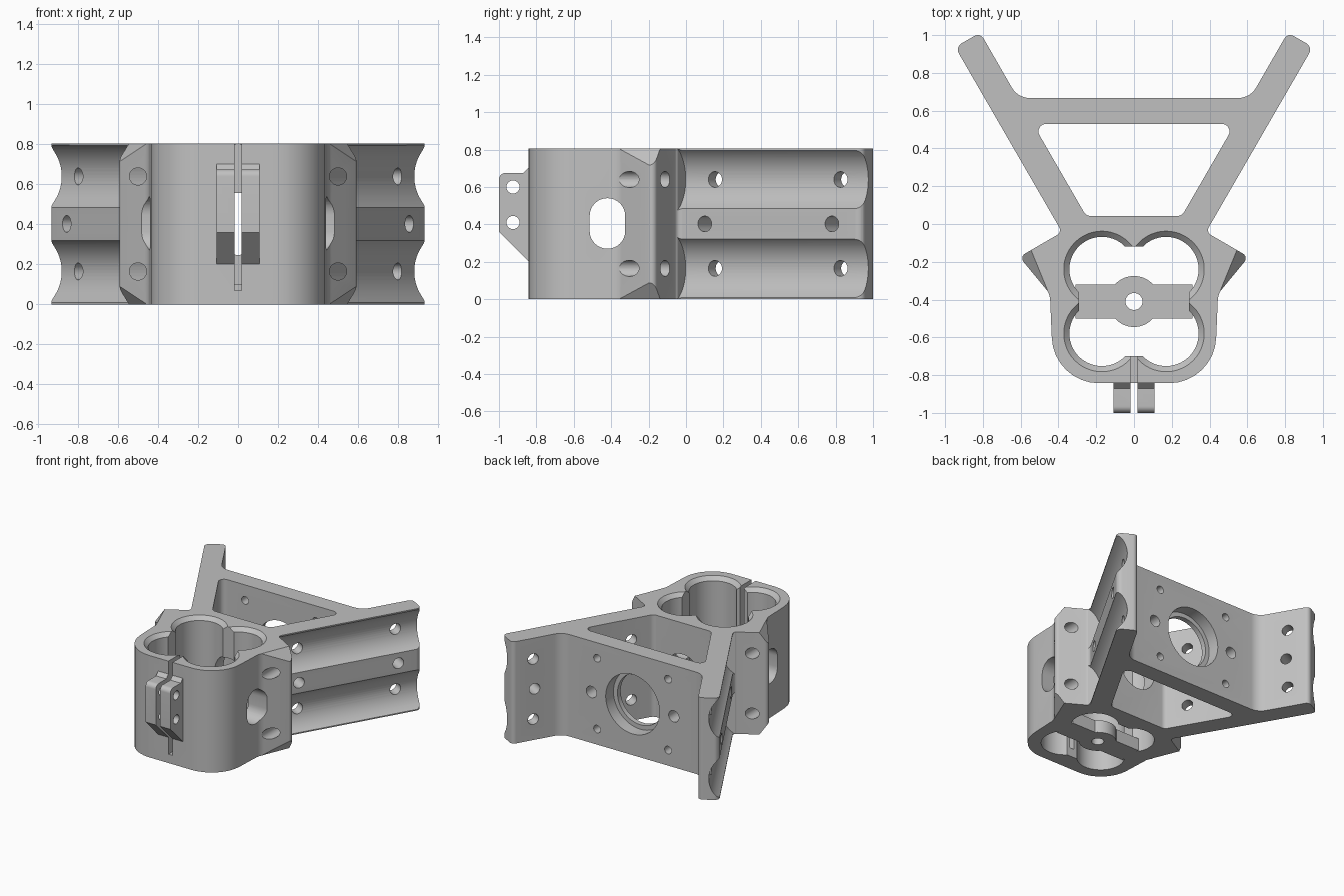
import bpy, bmesh, math
from mathutils import Matrix, Vector

if "Cube" in bpy.data.objects:
    bpy.data.objects.remove(bpy.data.objects["Cube"])

H = 0.805
MID = H / 2
gray = bpy.data.materials.new("light gray")
gray.use_nodes = True
gray.diffuse_color = (0.53, 0.53, 0.53, 1)
gray.node_tree.nodes["Principled BSDF"].inputs["Base Color"].default_value = gray.diffuse_color
FLIP_X = Matrix.Scale(-1, 4, (1, 0, 0))
FLIP_Z = Matrix.Translation((0, 0, H)) @ Matrix.Scale(-1, 4, (0, 0, 1))
SAME = Matrix.Identity(4)
helpers = []


def rounded(corners, steps=8):
    """Polygon from (x, y, radius) corners; a radius of 0 stays sharp."""
    out = []
    for i, (x, y, r) in enumerate(corners):
        p = Vector((x, y))
        if r == 0:
            out.append(p)
            continue
        a = (Vector(corners[i - 1][:2]) - p).normalized()
        b = (Vector(corners[(i + 1) % len(corners)][:2]) - p).normalized()
        half = a.angle(b) / 2
        center = p + (a + b).normalized() * (r / math.sin(half))
        start = p + a * (r / math.tan(half)) - center
        turn = start.angle_signed(p + b * (r / math.tan(half)) - center)
        for k in range(steps + 1):
            out.append(center + Matrix.Rotation(-turn * k / steps, 2) @ start)
    return out


def loft(name, rings, matrix=SAME):
    """Closed solid through rings of equally many points."""
    bm = bmesh.new()
    loops = [[bm.verts.new(p) for p in ring] for ring in rings]
    bm.faces.new(loops[0][::-1])
    bm.faces.new(loops[-1])
    for low, high in zip(loops, loops[1:]):
        for i in range(len(low)):
            bm.faces.new((low[i - 1], low[i], high[i], high[i - 1]))
    bm.transform(matrix)
    bmesh.ops.recalc_face_normals(bm, faces=bm.faces)
    mesh = bpy.data.meshes.new(name)
    bm.to_mesh(mesh)
    bm.free()
    mesh.materials.append(gray)
    obj = bpy.data.objects.new(name, mesh)
    bpy.context.collection.objects.link(obj)
    return obj


def prism(name, poly, low, high, matrix=SAME):
    return loft(name, [[(p[0], p[1], z) for p in poly] for z in (low, high)], matrix)


def box(name, x0, x1, y0, y1, z0, z1):
    return prism(name, [(x0, y0), (x1, y0), (x1, y1), (x0, y1)], z0, z1)


def lathe(name, origin, axis, rings, matrix=SAME, sides=40):
    """Turned solid: (distance along axis, radius) rings."""
    turn = Vector(axis).to_track_quat("Z", "Y").to_matrix().to_4x4()
    angles = [math.tau * (k + 0.5) / sides for k in range(sides)]
    circles = [[(r * math.cos(a), r * math.sin(a), d) for a in angles] for d, r in rings]
    return loft(name, circles, matrix @ Matrix.Translation(origin) @ turn)


def rod(name, start, end, r, matrix=SAME, sides=40):
    axis = Vector(end) - Vector(start)
    return lathe(name, start, axis, [(0, r), (axis.length, r)], matrix, sides)


def combine(obj, other, mode="DIFFERENCE"):
    mod = obj.modifiers.new(other.name, "BOOLEAN")
    mod.operation, mod.solver, mod.object = mode, "EXACT", other
    other.hide_render = True
    helpers.append(other)


def frame(x, y, z, origin):
    m = Matrix((x, y, z)).transposed().to_4x4()
    m.translation = origin
    return m


SIDEWAYS = frame((0, 1, 0), (0, 0, 1), (1, 0, 0), (0, 0, 0))

# Main bracket: clamp block, side wings, two splayed arms and the plate
half = [(0.425, -0.843, 0.25), (0.445, -0.37, 0.1), (0.607, -0.174, 0.03), (0.381, -0.043, 0.03),
        (0.947, 0.937, 0.04), (0.814, 1.013, 0.035), (0.615, 0.667, 0.11)]
outline = half + [(-x, y, r) for x, y, r in reversed(half)]
body = prism("bracket_body", rounded(outline), 0, H)

# Trapezoid opening between the arms
window = [(0.253, 0.042, 0.045), (0.535, 0.53, 0.04), (-0.535, 0.53, 0.04), (-0.253, 0.042, 0.045)]
combine(body, prism("opening", rounded(window), -0.1, 1))

# Clamp ears on the front
ear = [(-0.8, 0.16, 0), (-1, 0.36, 0), (-1, 0.675, 0.035), (-0.87, 0.675, 0), (-0.8, 0.748, 0)]
combine(body, prism("ears", rounded(ear), -0.108, 0.108, SIDEWAYS), "UNION")
for z in (0.41, 0.6):
    combine(body, rod("ear_hole", (-0.3, -0.925, z), (0.3, -0.925, z), 0.035))

# Square core, then four tube sockets with chamfered mouths around it
combine(body, box("core", -0.29, 0.29, -0.7, -0.12, -0.1, 1))
socket = [(-0.1, 0.172), (H - 0.03, 0.172), (H + 0.04, 0.242)]
for x in (-0.17, 0.17):
    for y in (-0.24, -0.58):
        combine(body, lathe("socket", (x, y, 0), (0, 0, 1), socket, sides=64))
combine(body, box("slit", -0.018, 0.018, -1.1, -0.6, 0.07, 1))

# Oval windows through both block sides
oval = rounded([(-0.515, 0.27, 0.094), (-0.325, 0.27, 0.094), (-0.325, 0.54, 0.094), (-0.515, 0.54, 0.094)])
combine(body, prism("oval_window", oval, -0.7, 0.7, SIDEWAYS))

# Arm directions: along the outer face, and outward from it
along = Vector((0.5, math.sqrt(0.75), 0))
outward = Vector((math.sqrt(0.75), -0.5, 0))
root = Vector((0.397, -0.016, 0))
slope = Vector((0.925, -0.379, 0)).normalized()
UP = Vector((0, 0, 1))

for side in (SAME, FLIP_X):
    for z in (0.165, 0.64):
        # Tube grooves along the arms and bolt holes through the wings
        lift = root + outward * 0.122 + UP * z
        combine(body, rod("groove", lift - along * 0.027, lift + along * 1.3, 0.198, side, 72))
        combine(body, rod("wing_hole", (0.5, -0.5, z), (0.5, 0, z), 0.043, side))
    # Bolt holes across the arms
    for t, z in ((0.155, 0.165), (0.155, 0.64), (0.93, 0.165), (0.93, 0.64), (0.134, MID), (0.919, MID)):
        p = root + along * t + UP * z
        combine(body, rod("arm_hole", p + outward * 0.1, p - outward * 0.22, 0.042, side))
    # Sloped corners of the wings, top and bottom
    for flip in (SAME, FLIP_Z):
        place = side @ flip @ frame(slope, UP, slope.cross(UP), (0.505, -0.235, H))
        combine(body, prism("wing_bevel", [(-0.05, 0.071), (0.15, -0.212), (0.15, 0.071)], -0.25, 0.122, place))

# Stepped bore and bolt pattern in the rear plate, smaller bore behind it
bore = [(-0.1, 0.2), (0.04, 0.2), (0.04, 0.235), (0.3, 0.235)]
combine(body, lathe("stepped_bore", (0, 0.53, MID), (0, 1, 0), bore, sides=64))
combine(body, rod("inner_bore", (0, -0.3, MID), (0, 0.3, MID), 0.155, sides=64))
for sx in (-1, 1):
    combine(body, rod("plate_hole", (sx * 0.36, 0.4, MID), (sx * 0.36, 0.8, MID), 0.045))
    for z in (MID - 0.28, MID + 0.28):
        combine(body, rod("corner_hole", (sx * 0.31, 0.4, z), (sx * 0.31, 0.8, z), 0.03))

# Tie bar with a central boss at the bottom of the sockets
arc = [(0.135 * math.cos(a), 0.135 * math.sin(a)) for a in
       [math.radians(42 + 6 * k) for k in range(17)]]
edge = [(0.31, 0.09)] + arc + [(-0.31, 0.09)]
bar = prism("tie_bar", [(x, y - 0.41) for x, y in edge + [(-x, -y) for x, y in edge]], 0, 0.1)
combine(bar, rod("centre_hole", (0, -0.41, -0.1), (0, -0.41, 0.3), 0.045))
combine(body, bar, "UNION")

# Bake all cuts into the body and drop the cutters
bpy.context.view_layer.update()
graph = bpy.context.evaluated_depsgraph_get()
baked = bpy.data.meshes.new_from_object(body.evaluated_get(graph))
body.modifiers.clear()
body.data = baked
for obj in helpers:
    bpy.data.objects.remove(obj)

bpy.ops.object.select_all(action="DESELECT")
body.select_set(True)
bpy.context.view_layer.objects.active = body
bpy.ops.object.shade_smooth_by_angle(angle=math.radians(25))
